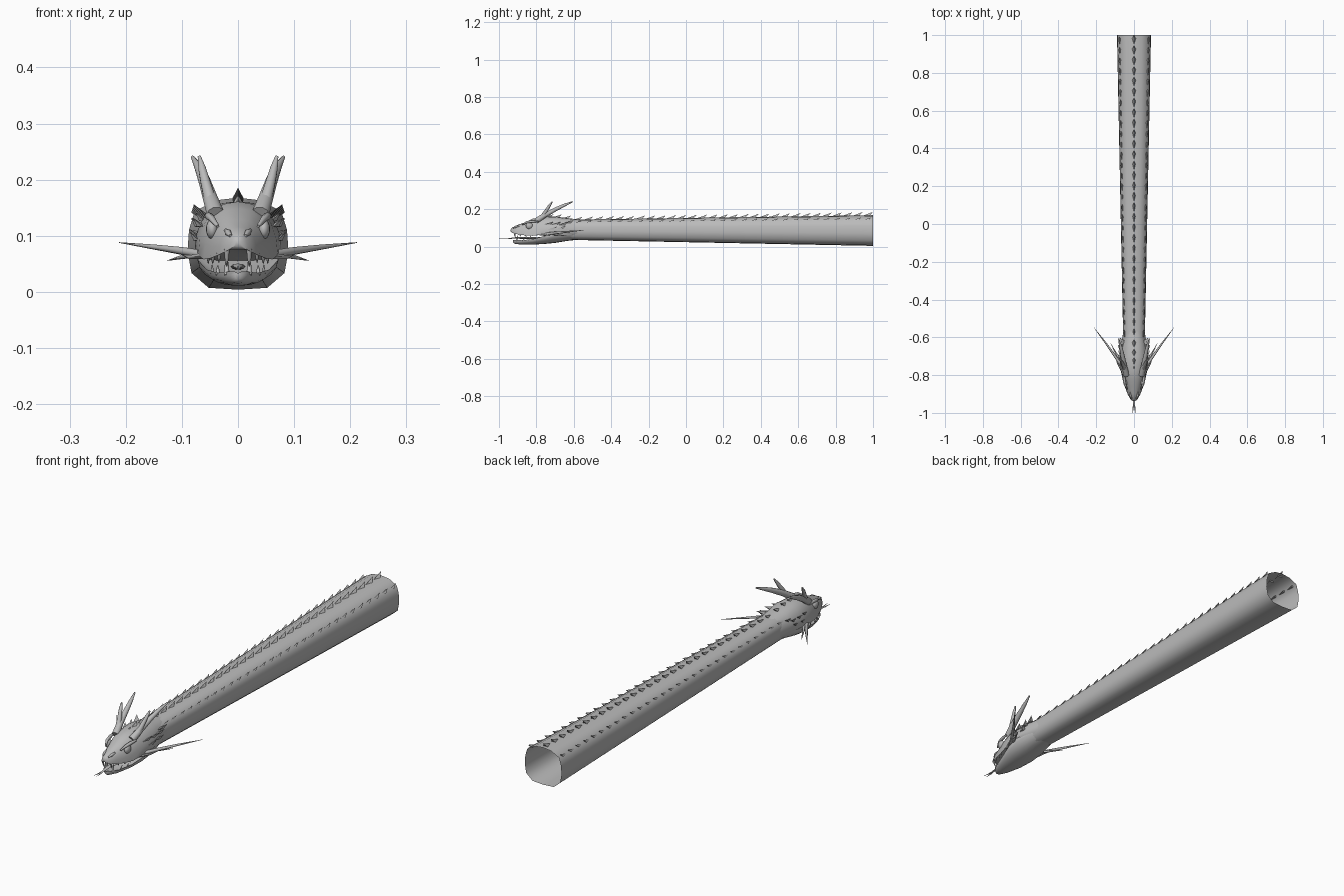
import bpy, bmesh, math
from mathutils import Vector

if "Cube" in bpy.data.objects:
    bpy.data.objects.remove(bpy.data.objects["Cube"])

grey = bpy.data.materials.new("scale grey")
grey.diffuse_color = (0.5, 0.5, 0.5, 1)
grey.use_nodes = True
grey.node_tree.nodes["Principled BSDF"].inputs["Base Color"].default_value = grey.diffuse_color


def finish(name, bm, angle=60):
    bmesh.ops.recalc_face_normals(bm, faces=bm.faces)
    me = bpy.data.meshes.new(name)
    bm.to_mesh(me)
    bm.free()
    ob = bpy.data.objects.new(name, me)
    bpy.context.collection.objects.link(ob)
    me.materials.append(grey)
    bpy.ops.object.select_all(action='DESELECT')
    ob.select_set(True)
    bpy.context.view_layer.objects.active = ob
    bpy.ops.object.shade_smooth_by_angle(angle=math.radians(angle))
    return ob


def loft(bm, rings, cap_start=True, cap_end=True):
    vs = [[bm.verts.new(p) for p in r] for r in rings]
    n = len(vs[0])
    for a, b in zip(vs, vs[1:]):
        for i in range(n):
            j = (i + 1) % n
            bm.faces.new((a[i], a[j], b[j], b[i]))
    if cap_start:
        bm.faces.new(vs[0])
    if cap_end:
        bm.faces.new(vs[-1])


def tube(bm, pts, radii, n=8, flat=1.0):
    """Tapered tube along a path; flat squashes it vertically."""
    pts = [Vector(p) for p in pts]
    rings = []
    for i, p in enumerate(pts):
        d = (pts[min(i + 1, len(pts) - 1)] - pts[max(i - 1, 0)]).normalized()
        side = d.cross(Vector((0, 0, 1))).normalized()
        up = side.cross(d)
        rings.append([p + radii[i] * (math.cos(t) * side + flat * math.sin(t) * up)
                      for t in (2 * math.pi * k / n for k in range(n))])
    loft(bm, rings)


def section(y, w, zm, zb, zt, n=20):
    """Oval ring, widest at zm, reaching zb and zt on the centre line."""
    ring = []
    for k in range(n):
        t = 2 * math.pi * k / n
        c, s = math.cos(t), math.sin(t)
        z = zm + (s * (zt - zm) if s > 0 else -s * (zb - zm))
        ring.append((w * math.copysign(abs(c) ** 0.85, c), y, z))
    return ring


def spine(bm, p, length, height, width, out=0.0):
    """Backward-pointing scale with a triangular base."""
    x, y, z = p
    a = bm.verts.new((x, y, z - 0.003))
    b = bm.verts.new((x - width, y + length * 0.65, z - 0.004))
    c = bm.verts.new((x + width, y + length * 0.65, z - 0.004))
    d = bm.verts.new((x + out, y + length, z + height))
    for f in ((a, b, d), (a, d, c), (b, c, d), (a, c, b)):
        bm.faces.new(f)


# Body: hollow tube, open at the rear
Y0, Y1 = -0.62, 1.0
HALF = [(0, 0), (.58, .02), (.92, .18), (1, .42), (.97, .65), (.86, .85), (.45, .97), (0, 1)]
PROFILE = HALF + [(-x, z) for x, z in HALF[-2:0:-1]]


def body_size(y):
    t = (y - Y0) / (Y1 - Y0)
    return .057 + .033 * t, .036 - .032 * t, .144 + .024 * t


def body_ring(y):
    w, zb, zt = body_size(y)
    return [(x * w, y, zb + z * (zt - zb)) for x, z in PROFILE]


bm = bmesh.new()
loft(bm, [body_ring(Y0 + (Y1 - Y0) * i / 24) for i in range(25)], False, False)
finish("body", bm)

# Scale rows: one on the ridge, one on each shoulder
ridge, shoulder = bmesh.new(), bmesh.new()
COUNT = 29
for i in range(COUNT):
    y = -0.61 + i * (1.61 - 0.058) / (COUNT - 1)
    w, zb, zt = body_size(y)
    k = w / .09
    spine(ridge, (0, y, zt), .058, .011 + .008 * k, .012 * k)
    for s in (-1, 1):
        spine(shoulder, (s * .84 * w, y, zb + .86 * (zt - zb)), .05, .012 * k, .009 * k, s * .004)
finish("ridge_scales", ridge, 20)
finish("shoulder_scales", shoulder, 20)

# Skull with arched palate
SKULL = [(-.937, .005, .084, .08, .092), (-.93, .018, .074, .076, .102),
         (-.90, .034, .066, .075, .116), (-.86, .049, .060, .073, .130),
         (-.82, .061, .058, .070, .149), (-.77, .071, .065, .060, .161),
         (-.70, .077, .078, .045, .162), (-.64, .067, .085, .040, .153),
         (-.57, .057, .085, .038, .145)]
bm = bmesh.new()
loft(bm, [section(*s) for s in SKULL])
finish("skull", bm)

# Lower jaw with hollow floor
JAW = [(-.925, .005, .036, .022, .034), (-.915, .018, .036, .015, .029),
       (-.88, .036, .034, .011, .025), (-.82, .056, .040, .011, .028),
       (-.76, .071, .056, .014, .050), (-.70, .075, .072, .020, .080),
       (-.64, .065, .080, .030, .090), (-.58, .055, .085, .037, .090)]
bm = bmesh.new()
loft(bm, [section(*s) for s in JAW])
finish("lower_jaw", bm)

# Forked tongue
bm = bmesh.new()
tube(bm, [(0, -.78, .045), (0, -.85, .045), (0, -.91, .047), (0, -.95, .043)],
     [.014, .013, .009, .005], 8, .4)
for s in (-1, 1):
    tube(bm, [(0, -.94, .043), (s * .004, -.97, .041), (s * .007, -1.0, .042)],
         [.004, .003, .0006], 6, .6)
finish("tongue", bm)

horns, whiskers, teeth, eyes, brows, crest = (bmesh.new() for _ in range(6))
for s in (-1, 1):
    # Horn with a forward branch
    tube(horns, [(s * .040, -.80, .138), (s * .050, -.755, .168), (s * .060, -.70, .198),
                 (s * .070, -.65, .222), (s * .081, -.607, .240)],
         [.016, .0135, .011, .008, .003], 10)
    tube(horns, [(s * .050, -.765, .165), (s * .058, -.745, .195), (s * .064, -.73, .22),
                 (s * .069, -.715, .241)], [.011, .009, .007, .003], 10)
    # Long whisker and shorter cheek barbs
    tube(whiskers, [(s * .060, -.76, .066), (s * .10, -.70, .073), (s * .15, -.63, .080),
                    (s * .212, -.548, .088)], [.008, .007, .0045, .0006], 8)
    tube(whiskers, [(s * .062, -.74, .07), (s * .092, -.69, .064), (s * .125, -.63, .056)],
         [.007, .005, .0006], 6)
    tube(whiskers, [(s * .062, -.78, .064), (s * .085, -.74, .062), (s * .10, -.70, .066)],
         [.006, .004, .0006], 6)
    # Fangs and small teeth
    for x, y, z0, z1, r in ((.020, -.918, .076, .045, .005), (.034, -.89, .070, .052, .004),
                            (.045, -.86, .066, .050, .004), (.053, -.835, .063, .050, .003),
                            (.020, -.905, .030, .064, .005), (.036, -.87, .030, .048, .004),
                            (.046, -.84, .033, .049, .003)):
        tube(teeth, [(s * x, y, z0), (s * x, y + .003, (z0 + z1) / 2), (s * x, y + .008, z1)],
             [r, r * .75, .0005], 6)
    # Eye
    res = bmesh.ops.create_uvsphere(eyes, u_segments=16, v_segments=10, radius=1)
    for v in res["verts"]:
        v.co = Vector((s * .046 + v.co.x * .011, -.838 + v.co.y * .019, .112 + v.co.z * .018))
    # Brow ridge
    tube(brows, [(s * .036, -.875, .117), (s * .047, -.85, .131), (s * .052, -.82, .135),
                 (s * .056, -.79, .136)], [.003, .006, .007, .004], 8)
    # Nostril bump
    tube(brows, [(s * .013, -.925, .100), (s * .018, -.91, .106), (s * .022, -.89, .110)],
         [.003, .006, .003], 8)
    # Cheek scales and frill
    for y, x, z in ((-.76, .064, .12), (-.72, .068, .12), (-.68, .066, .12), (-.74, .07, .095),
                    (-.69, .070, .10), (-.65, .060, .13)):
        spine(crest, (s * x, y, z), .05, .012, .009, s * .016)
# Crown scales
for y, z in ((-.87, .127), (-.835, .143), (-.80, .154), (-.755, .161), (-.71, .161), (-.66, .155)):
    spine(crest, (0, y, z), .048, .012, .010)
for name, b, a in (("horns", horns, 60), ("whiskers", whiskers, 60), ("teeth", teeth, 60),
                   ("eyes", eyes, 60), ("brow_ridges", brows, 60), ("head_scales", crest, 20)):
    finish(name, b, a)
